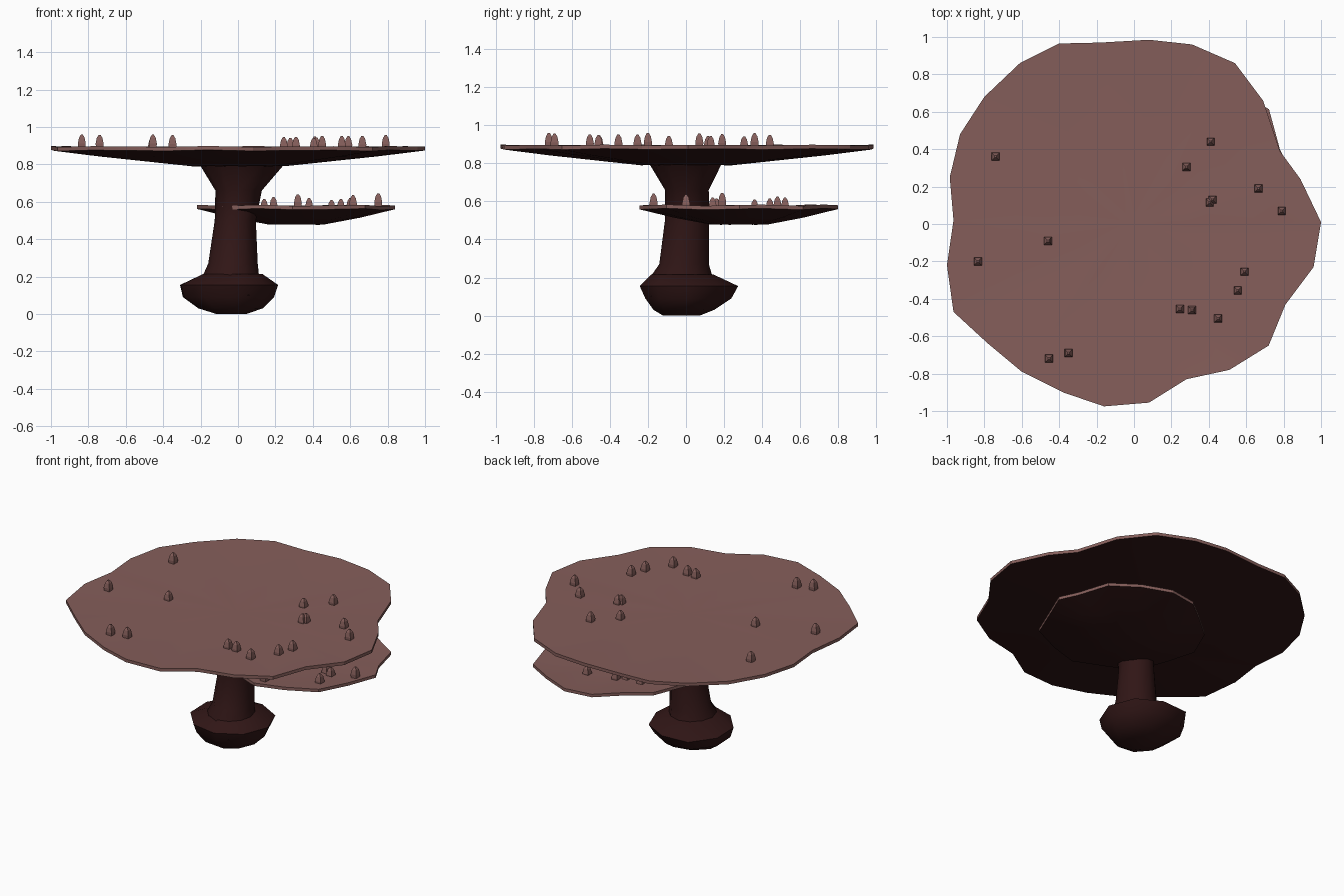
import bpy, bmesh, math, random

if "Cube" in bpy.data.objects:
    bpy.data.objects.remove(bpy.data.objects["Cube"])

random.seed(4)


def material(name, rgb):
    m = bpy.data.materials.new(name)
    m.diffuse_color = (*rgb, 1.0)
    m.use_nodes = True
    m.node_tree.nodes["Principled BSDF"].inputs["Base Color"].default_value = m.diffuse_color
    return m


LIGHT = material("pale coral", (0.235, 0.112, 0.103))
DARK = material("dark coral", (0.030, 0.008, 0.008))


def loft(name, rings, mats, dark_from=None, smooth=None):
    """Skin a list of rings (lists of points), closing both ends with a fan."""
    bm = bmesh.new()
    vr = [[bm.verts.new(p) for p in r] for r in rings]
    n = len(rings[0])
    for k in range(len(vr) - 1):
        for i in range(n):
            j = (i + 1) % n
            f = bm.faces.new((vr[k][i], vr[k][j], vr[k + 1][j], vr[k + 1][i]))
            f.material_index = 1 if dark_from is not None and k >= dark_from else 0
    for ring, idx in ((vr[0], 0), (vr[-1], 0 if dark_from is None else 1)):
        f = bm.faces.new(ring)
        f.material_index = idx
        bmesh.ops.poke(bm, faces=[f])
    bmesh.ops.recalc_face_normals(bm, faces=bm.faces)
    me = bpy.data.meshes.new(name)
    bm.to_mesh(me)
    bm.free()
    for m in mats:
        me.materials.append(m)
    ob = bpy.data.objects.new(name, me)
    bpy.context.collection.objects.link(ob)
    if smooth:
        bpy.ops.object.select_all(action='DESELECT')
        ob.select_set(True)
        bpy.context.view_layer.objects.active = ob
        bpy.ops.object.shade_smooth_by_angle(angle=math.radians(smooth))
    return ob


def plate(name, outline, centre, profile, dark_from, wave):
    """Plate from an outline scaled about a centre; profile = (scale, z)."""
    cx, cy = centre
    rings = []
    for s, z in profile:
        rings.append([(cx + (x - cx) * s, cy + (y - cy) * s,
                       z + wave * s * math.sin(2.4 * i))
                      for i, (x, y) in enumerate(outline)])
    return loft(name, rings, [LIGHT, DARK], dark_from, 25)


def trunk(name, sections, sides, jitter, smooth):
    """Solid from sections (z, xmin, xmax, ymin, ymax)."""
    rings = []
    for z, x0, x1, y0, y1 in sections:
        ring = []
        for i in range(sides):
            a = 2 * math.pi * i / sides
            k = 1 + random.uniform(-jitter, jitter * 0.3)
            ring.append(((x0 + x1) / 2 + (x1 - x0) / 2 * math.cos(a) * k,
                         (y0 + y1) / 2 + (y1 - y0) / 2 * math.sin(a) * k, z))
        rings.append(ring)
    return loft(name, rings, [DARK], None, smooth)


# upper plate
upper = [(1.0, .01), (.89, .24), (.78, .39), (.69, .66), (.54, .86), (.31, .96),
         (.08, .985), (-.18, .97), (-.40, .965), (-.61, .86), (-.80, .68),
         (-.93, .48), (-.985, .25), (-.965, .02), (-1.0, -.22), (-.965, -.47),
         (-.78, -.64), (-.60, -.79), (-.38, -.90), (-.16, -.975), (.08, -.955),
         (.28, -.83), (.51, -.78), (.72, -.65), (.81, -.43), (.96, -.23)]
plate("upper_plate", upper, (0, 0),
      [(.3, .883), (.65, .886), (1, .895), (1, .874), (.75, .843), (.25, .79)],
      3, .003)

# lower plate, offset to the back right
lc = (.31, .28)
radii = [.53, .485, .53, .50, .52, .51, .47, .50, .53, .50, .53, .50, .525, .50, .53, .49]
angles = [0, 14, 39, 62, 85, 106, 128, 150, 176, 198, 222, 245, 268, 290, 314, 338]
lower = [(lc[0] + r * math.cos(math.radians(a)), lc[1] + r * math.sin(math.radians(a)))
         for r, a in zip(radii, angles)]
plate("lower_plate", lower, lc,
      [(.3, .565), (.65, .568), (1, .580), (1, .560), (.65, .515), (.28, .478)],
      3, .004)

# stem flaring into the upper plate
trunk("stem", [(.10, -.21, .15, -.21, .17), (.20, -.19, .115, -.19, .14),
               (.27, -.16, .105, -.14, .12), (.50, -.125, .095, -.112, .122),
               (.66, -.12, .13, -.112, .12), (.80, -.21, .25, -.195, .19)],
      12, .02, 50)

# lumpy rock foot
trunk("foot", [(0.0, -.12, .05, -.12, .08), (.03, -.22, .14, -.18, .15),
               (.09, -.32, .20, -.23, .25), (.155, -.335, .225, -.265, .295),
               (.215, -.19, .13, -.19, .16)],
      9, .07, 50)


# polyps: small square buds with tapered tips
def polyp(name, x, y, top, h=.085):
    rings = []
    for s, t in ((.019, 0), (.021, .45), (.015, .8), (.005, 1)):
        rings.append([(x + dx * s, y + dy * s, top - h + h * t)
                      for dx, dy in ((-1, -1), (1, -1), (1, 1), (-1, 1))])
    loft(name, rings, [LIGHT])


for i, (x, y) in enumerate([
        (-.74, .36), (-.46, -.09), (-.835, -.2), (-.455, -.72), (-.35, -.69),
        (.41, .44), (.28, .305), (.665, .19), (.405, .115), (.42, .13),
        (.79, .07), (.59, -.255), (.555, -.355), (.245, -.455), (.31, -.46),
        (.45, -.505)]):
    polyp(f"upper_polyp_{i + 1}", x, y, .925 + .04 * math.hypot(x, y))

for i, (x, y, t) in enumerate([
        (.32, -.17, .64), (.615, 0, .635), (.75, .19, .645), (.55, .16, .615),
        (.60, .14, .62), (.38, .52, .62), (.19, .48, .625), (.14, .44, .615),
        (.03, .44, .615), (.50, .36, .61)]):
    polyp(f"lower_polyp_{i + 1}", x, y, t)
